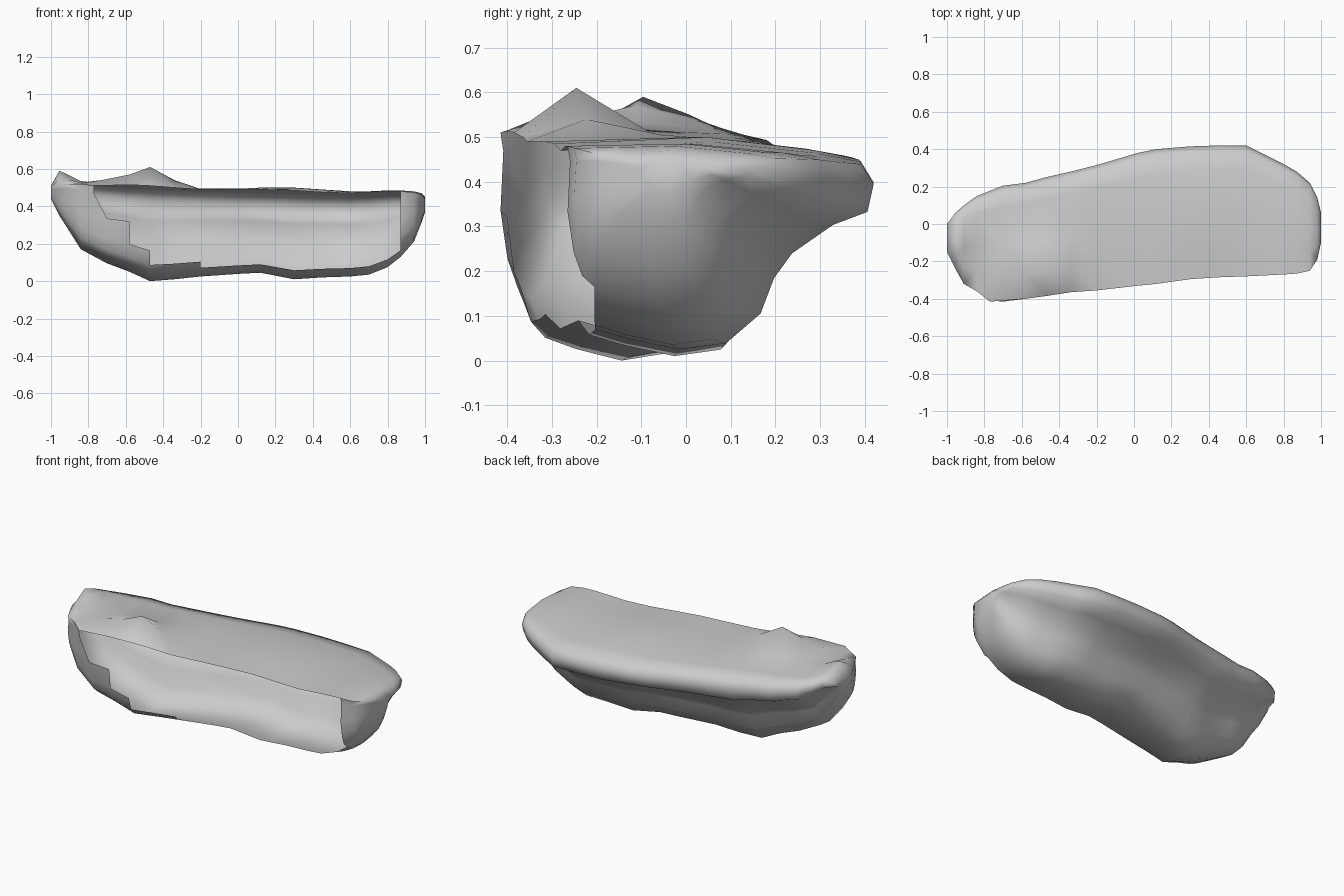
import bpy, bmesh, math

# Stations along the rock: x, front y, back y, bottom z, top z at front / middle / back
stations = [
    (-1.00, -0.15, 0.00, 0.44, 0.50, 0.51, 0.50),
    (-0.955, -0.24, 0.06, 0.35, 0.51, 0.59, 0.53),
    (-0.91, -0.32, 0.10, 0.28, 0.52, 0.57, 0.52),
    (-0.84, -0.36, 0.15, 0.17, 0.52, 0.535, 0.51),
    (-0.70, -0.415, 0.205, 0.095, 0.51, 0.52, 0.50),
    (-0.58, -0.40, 0.22, 0.05, 0.515, 0.515, 0.49),
    (-0.47, -0.385, 0.25, 0.00, 0.51, 0.51, 0.485),
    (-0.34, -0.365, 0.28, 0.01, 0.50, 0.505, 0.48),
    (-0.20, -0.355, 0.315, 0.025, 0.49, 0.495, 0.475),
    (0.02, -0.33, 0.38, 0.04, 0.49, 0.495, 0.465),
    (0.12, -0.32, 0.40, 0.045, 0.49, 0.50, 0.46),
    (0.30, -0.295, 0.415, 0.01, 0.485, 0.50, 0.455),
    (0.45, -0.285, 0.42, 0.02, 0.475, 0.49, 0.45),
    (0.60, -0.28, 0.42, 0.025, 0.47, 0.48, 0.445),
    (0.70, -0.275, 0.37, 0.035, 0.475, 0.48, 0.45),
    (0.80, -0.27, 0.32, 0.075, 0.48, 0.485, 0.455),
    (0.87, -0.265, 0.28, 0.13, 0.48, 0.485, 0.455),
    (0.94, -0.25, 0.22, 0.21, 0.475, 0.48, 0.455),
    (0.98, -0.19, 0.14, 0.31, 0.46, 0.47, 0.45),
    (1.00, -0.10, 0.06, 0.37, 0.44, 0.45, 0.43),
]

# Cross-section: fraction of width, fraction of height (front, belly, undercut, rim, top)
section = [
    (0.00, 1.00), (0.01, 0.90), (0.00, 0.58), (0.025, 0.32), (0.06, 0.17),
    (0.11, 0.10), (0.22, 0.05), (0.38, 0.00), (0.53, 0.03), (0.63, 0.18),
    (0.67, 0.36), (0.73, 0.49), (0.87, 0.65), (0.98, 0.73), (1.00, 0.88),
    (0.96, 0.98), (0.82, 1.00), (0.48, 1.00), (0.22, 1.00),
]

# The rock is a shell with an open front: first open station for each front row
open_from = [4, 4, 5, 6, 8]
open_to = 16


def top_height(t, zf, zm, zb):
    """Top height across the width, through front, middle and back."""
    return zf + (zm - zf) * t / 0.48 if t < 0.48 else zm + (zb - zm) * (t - 0.48) / 0.52


bm = bmesh.new()
rings = []
for i, (x, yf, yb, z0, zf, zm, zb) in enumerate(stations):
    ring = []
    for t, h in section:
        y = yf + (yb - yf) * t
        z = z0 + (top_height(t, zf, zm, zb) - z0) * h
        # gentle lumps on the underside, rim outline left clean
        if 0 < h < 0.7 and t > 0.3 and 0 < i < len(stations) - 1:
            y += 0.01 * math.sin(x * 11 + z * 9) * math.cos(x * 5 - y * 13)
        ring.append(bm.verts.new((x, y, z)))
    rings.append(ring)

# Raised crag near the front edge
for i, z in ((4, 0.54), (5, 0.57), (6, 0.61), (7, 0.54)):
    rings[i][-1].co.z = z

# Slanted left side of the opening
rings[4][0].co.x = rings[4][1].co.x = -0.77
rings[4][-1].co.x = -0.73

# Skin between the stations, leaving the front open, and end caps
n = len(section)
for i, (a, b) in enumerate(zip(rings, rings[1:])):
    for k in range(n):
        if k < len(open_from) and open_from[k] <= i < open_to:
            continue
        bm.faces.new((a[k], a[(k + 1) % n], b[(k + 1) % n], b[k]))
bm.faces.new(rings[0])
bm.faces.new(rings[-1])
bmesh.ops.recalc_face_normals(bm, faces=bm.faces)
bmesh.ops.triangulate(bm, faces=bm.faces)

mesh = bpy.data.meshes.new("rock_slab")
bm.to_mesh(mesh)
bm.free()
rock = bpy.data.objects.new("rock_slab", mesh)
bpy.context.collection.objects.link(rock)
bpy.context.view_layer.objects.active = rock
rock.select_set(True)
bpy.ops.object.shade_smooth_by_angle(angle=math.radians(70))
